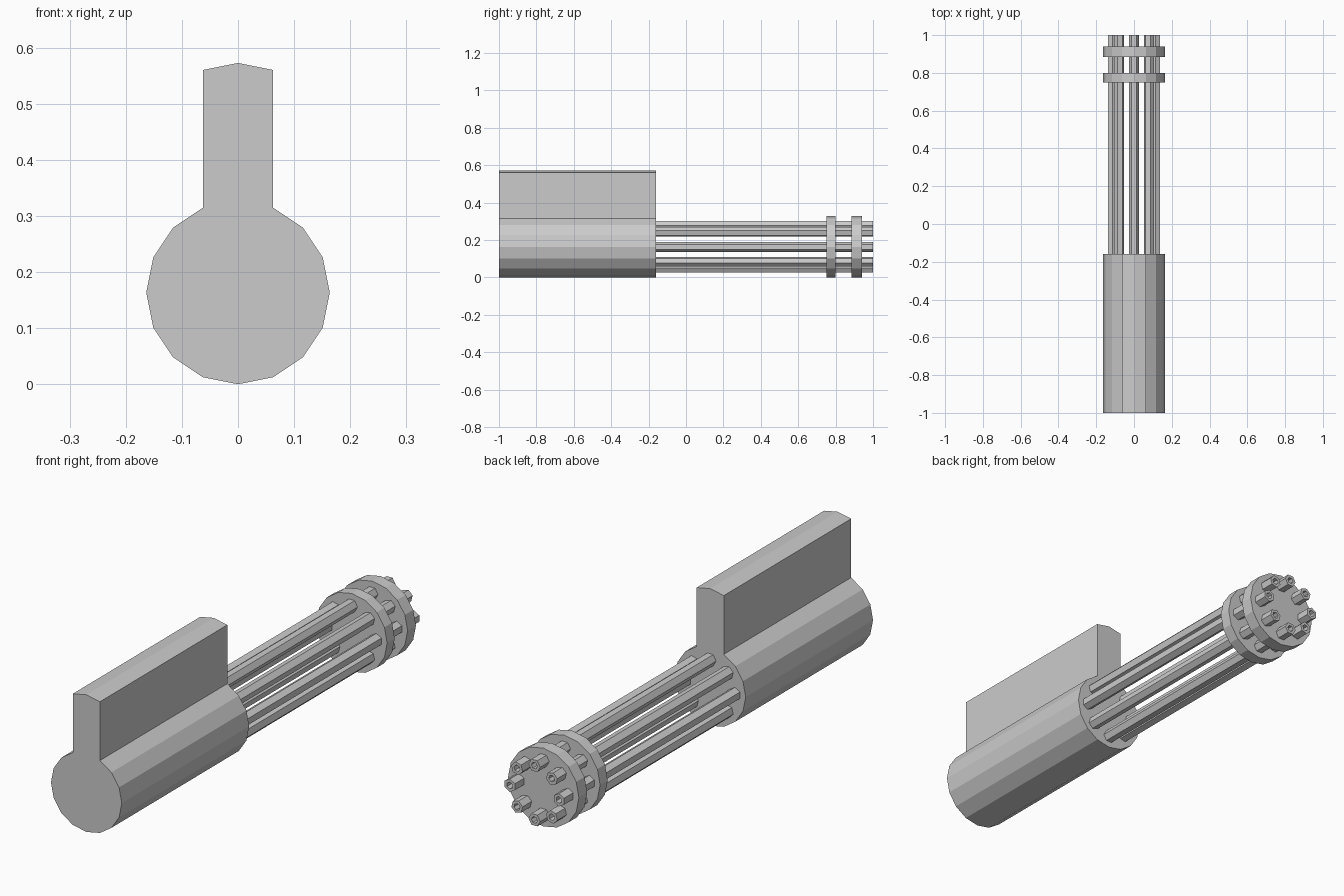
import bpy
import bmesh
import math
from mathutils import Vector

cube = bpy.data.objects.get("Cube")
if cube:
    bpy.data.objects.remove(cube, do_unlink=True)

RADIUS = 0.1635          # housing and clamp radius
AXIS_Z = 0.1635          # height of the barrel axis
FIN_TOP = 0.56           # shoulder height of the mounting fin
BARRELS = 8
ORBIT = 0.1135           # distance of barrels from the axis
BARREL_R, BORE_R = 0.027, 0.014

grey = bpy.data.materials.new("metal grey")
grey.use_nodes = True
grey.diffuse_color = (0.6, 0.6, 0.6, 1)
grey.node_tree.nodes["Principled BSDF"].inputs["Base Color"].default_value = (0.6, 0.6, 0.6, 1)


def ring(sides, radius, cx=0.0, cz=AXIS_Z, turn=0.0):
    """Regular polygon in the xz plane."""
    return [(cx + radius * math.cos(turn + math.tau * i / sides),
             cz + radius * math.sin(turn + math.tau * i / sides)) for i in range(sides)]


def finish(name, bm):
    bmesh.ops.recalc_face_normals(bm, faces=bm.faces)
    mesh = bpy.data.meshes.new(name)
    bm.to_mesh(mesh)
    bm.free()
    mesh.materials.append(grey)
    obj = bpy.data.objects.new(name, mesh)
    bpy.context.collection.objects.link(obj)
    return obj


def prism(name, profile, y0, y1):
    """Extrude an xz profile along y."""
    bm = bmesh.new()
    face = bm.faces.new([bm.verts.new((x, y0, z)) for x, z in profile])
    out = bmesh.ops.extrude_face_region(bm, geom=[face], use_keep_orig=True)
    moved = [v for v in out["geom"] if isinstance(v, bmesh.types.BMVert)]
    bmesh.ops.translate(bm, verts=moved, vec=Vector((0, y1 - y0, 0)))
    return finish(name, bm)


def tube(name, outer, inner, y0, y1):
    """Hollow prism between two matching xz profiles."""
    bm = bmesh.new()
    loops = [[bm.verts.new((x, y, z)) for x, z in prof]
             for prof, y in ((outer, y0), (outer, y1), (inner, y1), (inner, y0))]
    n = len(outer)
    for k in range(4):
        a, b = loops[k], loops[(k + 1) % 4]
        for i in range(n):
            j = (i + 1) % n
            bm.faces.new((a[i], a[j], b[j], b[i]))
    return finish(name, bm)


# Housing: 16-sided drum whose top three corners rise into a mounting fin
circle = ring(16, RADIUS)
lift = FIN_TOP - circle[3][1]
fin = [circle[3]] + [(x, z + lift) for x, z in circle[3:6]] + [circle[5]]
prism("housing_with_fin", circle[:3] + fin + circle[6:], -1.0, -0.16)

# Clamp discs near the muzzle
for name, y0, y1 in (("rear_clamp", 0.75, 0.80), ("muzzle_clamp", 0.885, 0.94)):
    prism(name, circle, y0, y1)

# Hexagonal barrels around the axis, each with a flat side facing outward
for i in range(BARRELS):
    a = math.tau * i / BARRELS
    cx, cz = ORBIT * math.cos(a), AXIS_Z + ORBIT * math.sin(a)
    turn = a + math.pi / 6
    tube(f"barrel_{i + 1}", ring(6, BARREL_R, cx, cz, turn),
         ring(6, BORE_R, cx, cz, turn), -0.165, 1.0)
